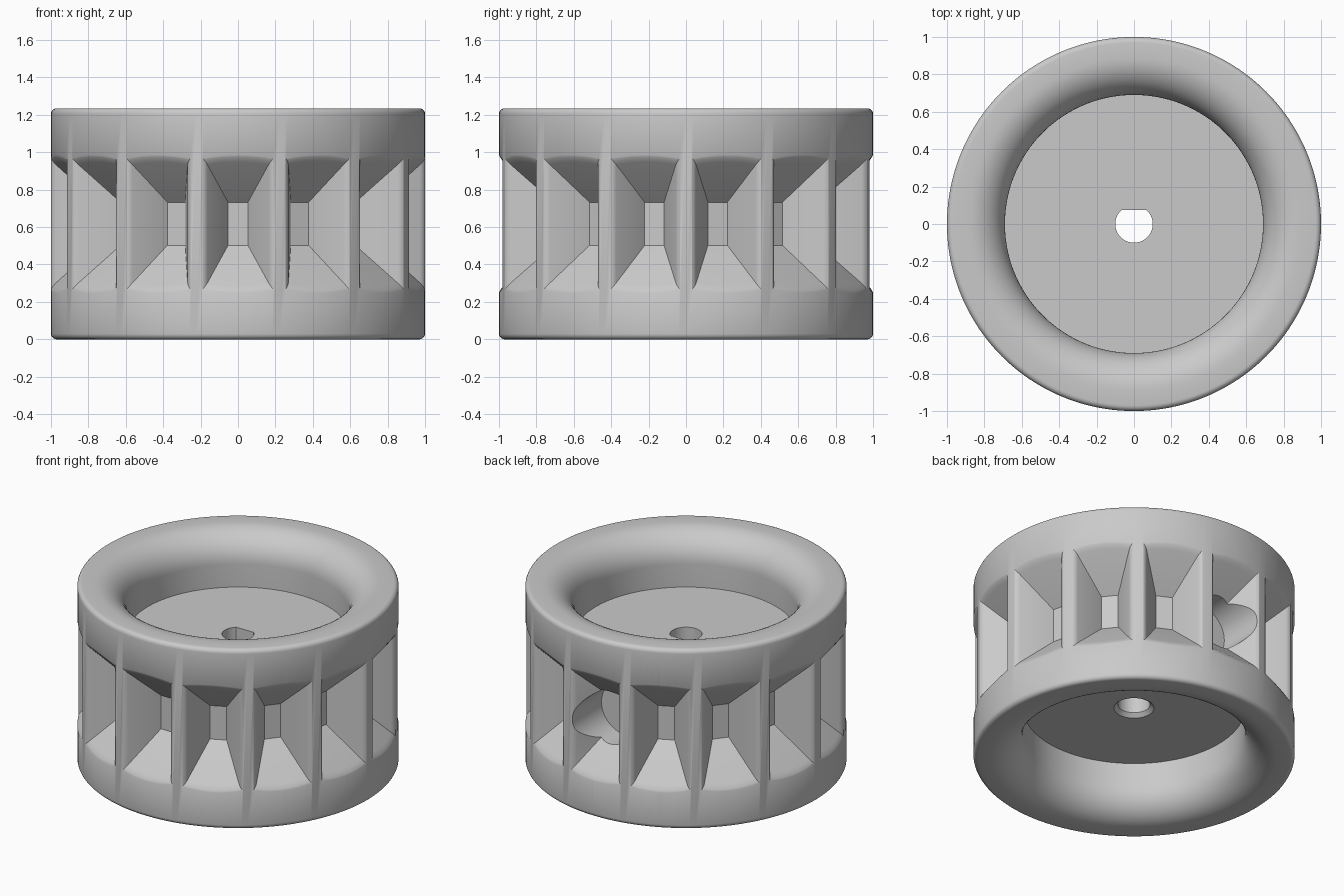
import bpy, bmesh, math
from mathutils import Matrix

old = bpy.data.objects.get("Cube")
if old:
    bpy.data.objects.remove(old)

HEIGHT, MID = 1.235, 0.6175
POCKETS, SEGMENTS = 14, 168

grey = bpy.data.materials.new("plain grey")
grey.use_nodes = True
grey.diffuse_color = (0.59, 0.59, 0.59, 1)
grey.node_tree.nodes["Principled BSDF"].inputs["Base Color"].default_value = (0.59, 0.59, 0.59, 1)


def make_object(name, bm):
    if bm.calc_volume(signed=True) < 0:
        bmesh.ops.reverse_faces(bm, faces=bm.faces)
    mesh = bpy.data.meshes.new(name)
    bm.to_mesh(mesh)
    bm.free()
    mesh.materials.append(grey)
    obj = bpy.data.objects.new(name, mesh)
    bpy.context.collection.objects.link(obj)
    return obj


def arc(cx, cz, radius, start, end, steps):
    angles = [math.radians(start + (end - start) * i / steps) for i in range(steps + 1)]
    return [(cx + radius * math.cos(a), cz + radius * math.sin(a)) for a in angles]


def loft(bm, rings):
    """Closed solid through rings of equal point count, consistently wound."""
    loops = [[bm.verts.new(p) for p in ring] for ring in rings]
    for a, b in zip(loops, loops[1:]):
        for i in range(len(a)):
            j = (i + 1) % len(a)
            bm.faces.new((a[i], a[j], b[j], b[i]))
    bm.faces.new(loops[0][::-1])
    bm.faces.new(loops[-1])


# Wheel body: upper half of the section, mirrored and revolved
fillet, edge, disc = 0.2, 0.03, 0.878
upper = [(0, disc), (0.69, disc)]
upper += arc(0.69 + fillet, HEIGHT - fillet, fillet, 180, 90, 14)
upper += arc(1 - edge, HEIGHT - edge, edge, 90, 0, 5)
section = upper + [(r, HEIGHT - z) for r, z in reversed(upper)]
bm = bmesh.new()
verts = [bm.verts.new((r, 0, z)) for r, z in section]
edges = [bm.edges.new(pair) for pair in zip(verts, verts[1:])]
bmesh.ops.spin(bm, geom=verts + edges, cent=(0, 0, 0), axis=(0, 0, 1),
               angle=math.tau, steps=SEGMENTS, use_merge=False)
bmesh.ops.remove_doubles(bm, verts=bm.verts, dist=0.0001)
wheel = make_object("wheel_body", bm)


# Tapered pockets around the rim, with a softly flared mouth
FLOOR = 0.76


def pocket_ring(reach, flare, flat=False, steps=8):
    def depth(u):
        return reach if flat else math.sqrt(reach * reach - u * u)

    half = 0.053
    for _ in range(30):
        half = 0.053 + 0.55 * (depth(half) - FLOOR)
    half += flare
    top = []
    for i in range(steps + 1):
        u = half * (2 * i / steps - 1)
        y = depth(u)
        top.append((u, y, 0.115 + 1.0 * (y - FLOOR) + flare))
    return top + [(u, y, -v) for u, y, v in reversed(top)]


rings = [pocket_ring(FLOOR, 0, True)]
rings += [pocket_ring(r, f) for r, f in ((0.975, 0), (0.987, 0.003), (0.995, 0.008), (1.001, 0.015))]
rings.append(pocket_ring(1.06, 0.015, True))
bm = bmesh.new()
for k in range(POCKETS):
    turn = Matrix.Translation((0, 0, MID)) @ Matrix.Rotation(math.tau * k / POCKETS, 4, 'Z')
    loft(bm, [[turn @ Matrix.Translation(p).translation for p in ring] for ring in rings])
pockets = make_object("pocket_cutter", bm)

# Shaft bore with one flat side
flat_y = 0.075
a0 = math.degrees(math.asin(flat_y / 0.1))
outline = arc(0, 0, 0.1, 180 - a0, 360 + a0, 48)
bm = bmesh.new()
loft(bm, [[(x, y, z) for x, y in outline] for z in (0.2, 1.1)])
bore = make_object("bore_cutter", bm)

# Countersink under the bore
bm = bmesh.new()
bmesh.ops.create_cone(bm, cap_ends=True, segments=64, radius1=0.16, radius2=0.09, depth=0.07,
                      matrix=Matrix.Translation((0, 0, HEIGHT - disc)))
countersink = make_object("countersink_cutter", bm)

# Set screw recess at the back
bm = bmesh.new()
bmesh.ops.create_cone(bm, cap_ends=True, segments=64, radius1=0.18, radius2=0.18, depth=0.5,
                      matrix=Matrix.Translation((0, 0.91, MID)) @ Matrix.Rotation(math.pi / 2, 4, 'X'))
screw = make_object("screw_recess_cutter", bm)

# Cut the body, then bake the result
cutters = [pockets, bore, countersink, screw]
for cutter in cutters:
    cutter.hide_render = True
    mod = wheel.modifiers.new(cutter.name, 'BOOLEAN')
    mod.operation = 'DIFFERENCE'
    mod.solver = 'EXACT'
    mod.object = cutter
bpy.context.view_layer.update()
baked = bpy.data.meshes.new_from_object(wheel.evaluated_get(bpy.context.evaluated_depsgraph_get()))
wheel.modifiers.clear()
wheel.data = baked
for cutter in cutters:
    bpy.data.objects.remove(cutter)

bpy.ops.object.select_all(action='DESELECT')
wheel.select_set(True)
bpy.context.view_layer.objects.active = wheel
bpy.ops.object.shade_smooth_by_angle(angle=math.radians(28))
